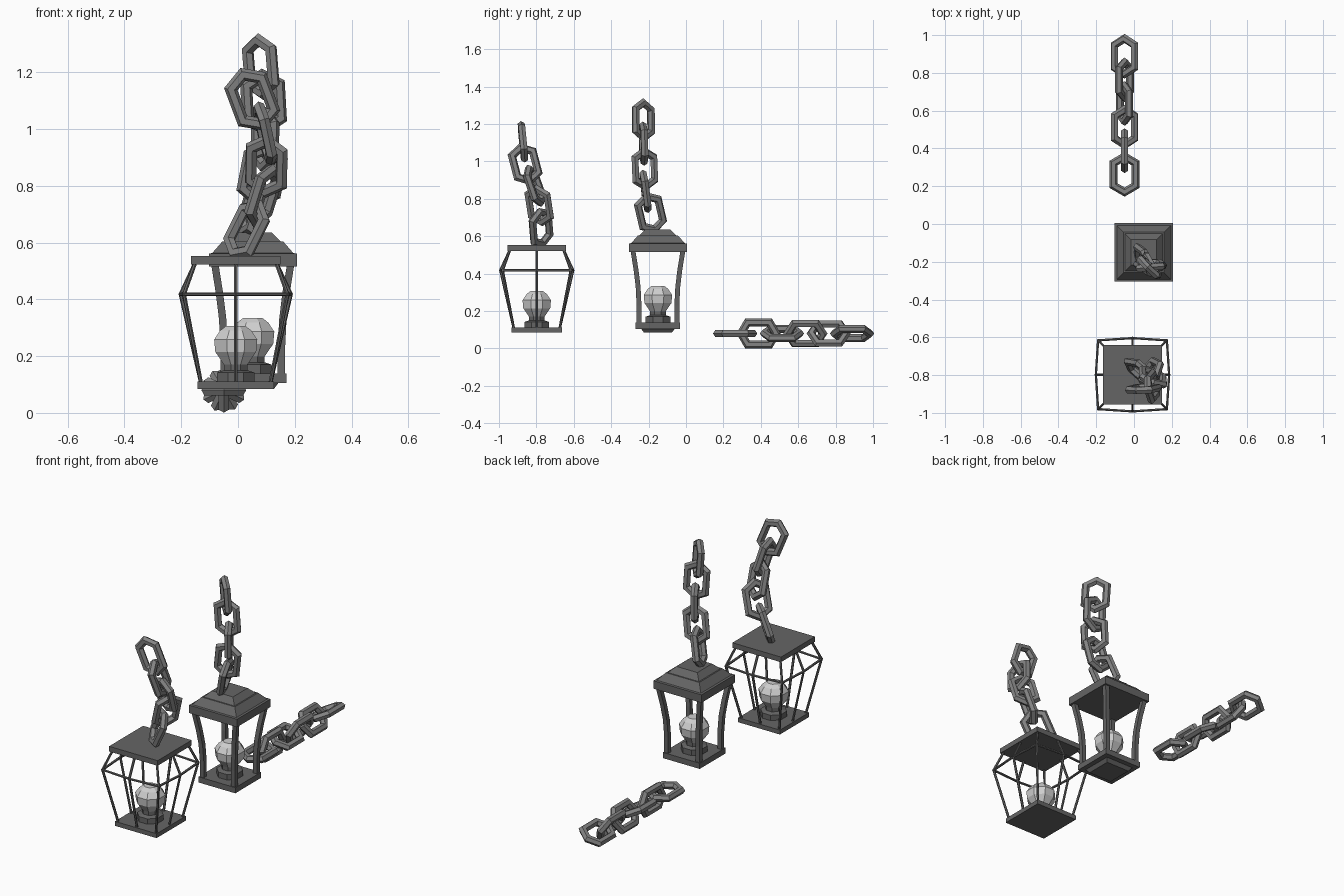
import bpy, bmesh, math
from mathutils import Vector, Matrix

cube = bpy.data.objects.get("Cube")
if cube:
    bpy.data.objects.remove(cube, do_unlink=True)


def material(name, v):
    m = bpy.data.materials.new(name)
    m.use_nodes = True
    m.diffuse_color = (v, v, v, 1)
    m.node_tree.nodes["Principled BSDF"].inputs["Base Color"].default_value = (v, v, v, 1)
    return m


iron = material("dark_iron", 0.13)
steel = material("chain_steel", 0.23)
glass = material("pale_bulb", 0.62)


def finish(name, bm, mat):
    bmesh.ops.recalc_face_normals(bm, faces=bm.faces)
    me = bpy.data.meshes.new(name)
    bm.to_mesh(me)
    bm.free()
    me.materials.append(mat)
    ob = bpy.data.objects.new(name, me)
    bpy.context.collection.objects.link(ob)
    return ob


def bridge(bm, a, b):
    for i in range(len(a)):
        j = (i + 1) % len(a)
        bm.faces.new((a[i], a[j], b[j], b[i]))


def loft(name, sections, sides, mat):
    """Stack of flat-fronted polygons; each section is (x, y, z, half width)."""
    bm = bmesh.new()
    rings = []
    for x, y, z, half in sections:
        r = half / math.cos(math.pi / sides)
        angles = [(i + 0.5) * math.tau / sides for i in range(sides)]
        rings.append([bm.verts.new((x + r * math.cos(a), y + r * math.sin(a), z)) for a in angles])
    for a, b in zip(rings, rings[1:]):
        bridge(bm, a, b)
    bm.faces.new(rings[0])
    bm.faces.new(rings[-1])
    return finish(name, bm, mat)


def stack(name, x, y, z, profile, sides, mat):
    return loft(name, [(x, y, z + h, r) for h, r in profile], sides, mat)


def wires(name, pairs, radius):
    bm = bmesh.new()
    for p, q in pairs:
        d = q - p
        m = Matrix.Translation((p + q) / 2) @ d.to_track_quat("Z", "Y").to_matrix().to_4x4()
        bmesh.ops.create_cone(bm, cap_ends=True, segments=6, radius1=radius, radius2=radius,
                              depth=d.length + radius, matrix=m)
    return finish(name, bm, iron)


def link(name, center, along, normal):
    """Pointed six-sided chain link swept with a six-sided section."""
    along = along.normalized()
    normal = (normal - along * normal.dot(along)).normalized()
    side = along.cross(normal)
    path = [Vector(p) for p in ((0, .094), (-.058, .06), (-.058, -.06),
                                (0, -.094), (.058, -.06), (.058, .06))]
    bm = bmesh.new()
    rings = []
    for i, p in enumerate(path):
        e1 = (p - path[i - 1]).normalized()
        e2 = (path[(i + 1) % 6] - p).normalized()
        n1, n2 = Vector((e1.y, -e1.x)), Vector((e2.y, -e2.x))
        miter = (n1 + n2) / (1 + n1.dot(n2))
        ring = []
        for k in range(6):
            a = k * math.tau / 6
            q = p + miter * 0.021 * math.cos(a)
            ring.append(bm.verts.new(center + side * q.x + along * q.y
                                     + normal * 0.021 * math.sin(a)))
        rings.append(ring)
    for i in range(6):
        bridge(bm, rings[i], rings[(i + 1) % 6])
    return finish(name, bm, steel)


def chain(name, centers, twists, ref, other):
    """Links along a path; each normal turns from ref towards other."""
    pts = [Vector(c) for c in centers]
    for i, p in enumerate(pts):
        along = pts[min(i + 1, len(pts) - 1)] - pts[max(i - 1, 0)]
        t = math.radians(twists[i])
        link(f"{name}_link_{i + 1}", p, along, ref * math.cos(t) + other * math.sin(t))


def bulb(name, x, y, z):
    stack(name + "_socket", x, y, z, [(0, .066), (.032, .066), (.04, .042), (.062, .042)], 8, iron)
    stack(name + "_bulb", x, y, z, [(.055, .038), (.105, .072), (.148, .076), (.18, .055), (.197, .033)], 8, glass)


X, Y, Z = Vector((1, 0, 0)), Vector((0, 1, 0)), Vector((0, 0, 1))

# Wire cage lantern
ax, ay = -0.008, -0.798
stack("cage_base", ax, ay, .085, [(0, .135), (.026, .135)], 4, iron)
stack("cage_top", ax, ay, .522, [(0, .157), (.03, .157)], 4, iron)
bulb("cage", ax, ay, .11)
cage = []
middle = []
for i in range(8):
    a = i * math.pi / 4
    u = Vector((round(math.cos(a)), round(math.sin(a)), 0))
    origin = Vector((ax, ay, 0))
    wide = 0.182 if i % 2 else 0.194
    low, mid, high = (origin + u * w + Z * h for w, h in ((.122, .105), (wide, .418), (.142, .53)))
    middle.append(mid)
    cage += [(low, mid), (mid, high)]
cage += [(middle[i - 1], middle[i]) for i in range(8)]
wires("cage_wires", cage, .007)

# Roofed lantern with curved corner posts
bx, by = 0.052, -0.15
stack("roofed_base", bx, by, .085, [(0, .075), (.02, .09), (.02, .119), (.053, .119)], 4, iron)
stack("roof", bx, by, .515, [(0, .155), (.046, .155), (.048, .143), (.088, .108), (.088, .1),
                            (.12, .068)], 4, iron)
bulb("roofed", bx, by, .138)
for sx in (-1, 1):
    for sy in (-1, 1):
        loft(f"post_{'left' if sx > 0 else 'right'}_{'back' if sy > 0 else 'front'}",
             [(bx + sx * o, by + sy * o, z, .013)
              for z, o in ((.13, .101), (.23, .101), (.33, .106), (.42, .117), (.52, .133))],
             4, iron)

# Chains: two hanging from the lanterns, one lying loose
chain("cage_chain", [(.03, -.775, .645), (.09, -.785, .765), (.10, -.81, .87),
                     (.095, -.86, .985), (.05, -.872, 1.105)], [40, -30, 70, 10, 90], X, Y)
chain("roofed_chain", [(.05, -.19, .725), (.085, -.217, .84), (.095, -.22, .96),
                       (.09, -.227, 1.095), (.08, -.228, 1.22)], [15, 95, 30, 95, 45], X, Y)
chain("loose_chain", [(-.05, .263 + .125 * i, .08) for i in range(6)],
      [0, 90, 25, 115, 60, -25], Z, X)
